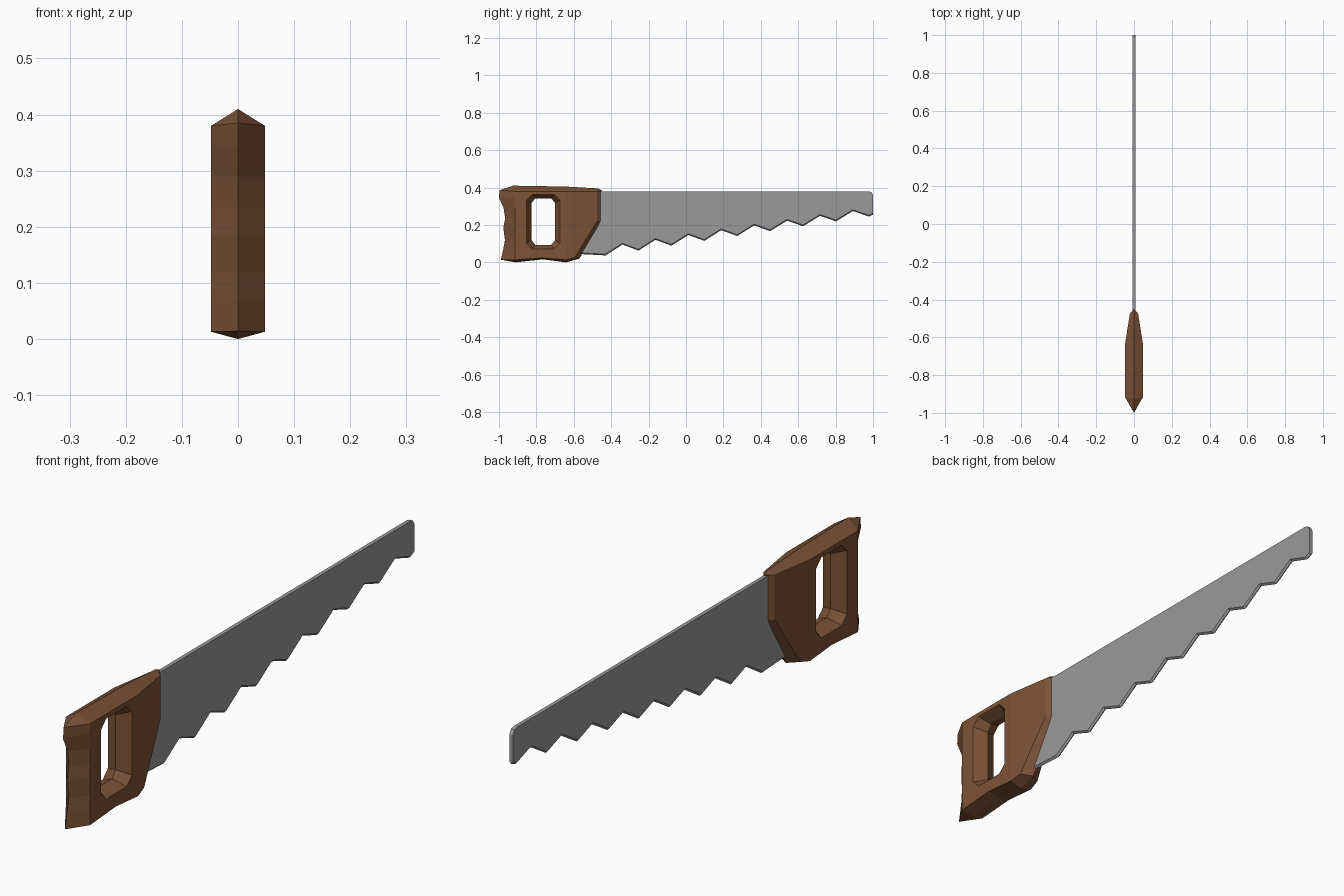
import bpy, bmesh

if "Cube" in bpy.data.objects:
    bpy.data.objects.remove(bpy.data.objects["Cube"])


def material(name, rgb):
    m = bpy.data.materials.new(name)
    m.diffuse_color = (*rgb, 1)
    m.use_nodes = True
    m.node_tree.nodes["Principled BSDF"].inputs["Base Color"].default_value = m.diffuse_color
    return m


class Half:
    """Builds the +x half of a part, then mirrors it across x = 0."""

    def __init__(self):
        self.bm = bmesh.new()
        self.cache = {}

    def v(self, x, y, z):
        key = (round(x, 4), round(y, 4), round(z, 4))
        if key not in self.cache:
            self.cache[key] = self.bm.verts.new(key)
        return self.cache[key]

    def face(self, verts):
        verts = list(dict.fromkeys(verts))
        if len(verts) > 2:
            self.bm.faces.new(verts)

    def strip(self, a, b):
        """Closed band between two matching loops."""
        for i in range(len(a)):
            j = (i + 1) % len(a)
            self.face([a[i], a[j], b[j], b[i]])

    def loop_edges(self, verts):
        verts = list(dict.fromkeys(verts))
        out = []
        for p, q in zip(verts, verts[1:] + verts[:1]):
            out.append(self.bm.edges.get((p, q)) or self.bm.edges.new((p, q)))
        return out

    def finish(self, name, mat):
        bm = self.bm
        bmesh.ops.mirror(bm, geom=bm.verts[:] + bm.edges[:] + bm.faces[:],
                         axis='X', merge_dist=0.0001)
        bmesh.ops.remove_doubles(bm, verts=bm.verts[:], dist=0.0001)
        bmesh.ops.recalc_face_normals(bm, faces=bm.faces[:])
        me = bpy.data.meshes.new(name)
        bm.to_mesh(me)
        bm.free()
        me.materials.append(mat)
        ob = bpy.data.objects.new(name, me)
        bpy.context.collection.objects.link(ob)
        return ob


wood = material("brown wood", (0.2, 0.085, 0.038))
steel = material("grey steel", (0.32, 0.32, 0.32))

# Handle: centre ridge outline (y, z) paired with side outline (y, z)
GRIP_Y, FULL, THIN = -0.64, 0.048, 0.022
pairs = [
    (-0.997, 0.385, -0.915, 0.38), (-0.925, 0.41, -0.915, 0.38),
    (-0.64, 0.405, -0.64, 0.38), (-0.47, 0.395, -0.475, 0.38),
    (-0.45, 0.385, -0.475, 0.38), (-0.45, 0.22, -0.475, 0.22),
    (-0.57, 0.02, -0.595, 0.025), (-0.64, 0.0, -0.64, 0.013),
    (-0.765, 0.016, -0.765, 0.024), (-0.91, 0.0, -0.915, 0.013),
    (-0.99, 0.014, -0.915, 0.013)]
# finger grooves down the back edge
for y, z in [(-0.977, 0.07), (-0.968, 0.12), (-0.977, 0.185),
             (-0.967, 0.235), (-0.975, 0.29), (-1.0, 0.345)]:
    pairs.append((y, z, -0.915, z))


def half_width(y):
    t = max(0.0, (y - GRIP_Y) / (-0.475 - GRIP_Y))
    return FULL + (THIN - FULL) * t


def chamfered_rect(h, x, y0, y1, z0, z1, cy, cz):
    pts = [(y0 + cy, z0), (y1 - cy, z0), (y1, z0 + cz), (y1, z1 - cz),
           (y1 - cy, z1), (y0 + cy, z1), (y0, z1 - cz), (y0, z0 + cz)]
    return [h.v(x, y, z) for y, z in pts]


h = Half()
ridge = [h.v(0, p[0], p[1]) for p in pairs]
side = [h.v(half_width(p[2]), p[2], p[3]) for p in pairs]
h.strip(ridge, side)
# tapered cheek towards the blade
h.face([s for s in side if s.co.y > GRIP_Y - 0.001])
# finger hole
hole_side = chamfered_rect(h, FULL, -0.852, -0.675, 0.072, 0.363, 0.03, 0.03)
hole_mid = chamfered_rect(h, 0, -0.826, -0.70, 0.094, 0.342, 0.02, 0.025)
h.strip(hole_side, hole_mid)
# flat grip face around the hole
edges = h.loop_edges([s for s in side if s.co.y < GRIP_Y + 0.001])
edges += h.loop_edges(hole_side)
bmesh.ops.triangle_fill(h.bm, use_beauty=True, use_dissolve=False,
                        edges=edges, normal=(1, 0, 0))
h.finish("handle", wood)

# Blade: flat back, teeth rising towards the tip, thin ground lower edge
T, GRIND = 0.007, 0.007
top = [(1.0, 0.36), (0.99, 0.376), (0.975, 0.38), (-0.6, 0.38)]
teeth = [(-0.6, 0.046)]
for i in range(9):
    teeth.append((-0.43 + 0.176 * i, 0.037 + 0.026 * i))
    if i < 8:
        teeth.append((-0.34 + 0.176 * i, 0.095 + 0.0256 * i))
teeth.append((1.0, 0.255))

h = Half()
outline = [h.v(0, y, z) for y, z in top + teeth]
cheek = [h.v(T, y, z) for y, z in top] + [h.v(T, y, z + GRIND) for y, z in teeth]
h.strip(outline, cheek)
bmesh.ops.triangle_fill(h.bm, use_beauty=True, use_dissolve=False,
                        edges=h.loop_edges(cheek), normal=(1, 0, 0))
h.finish("blade", steel)
